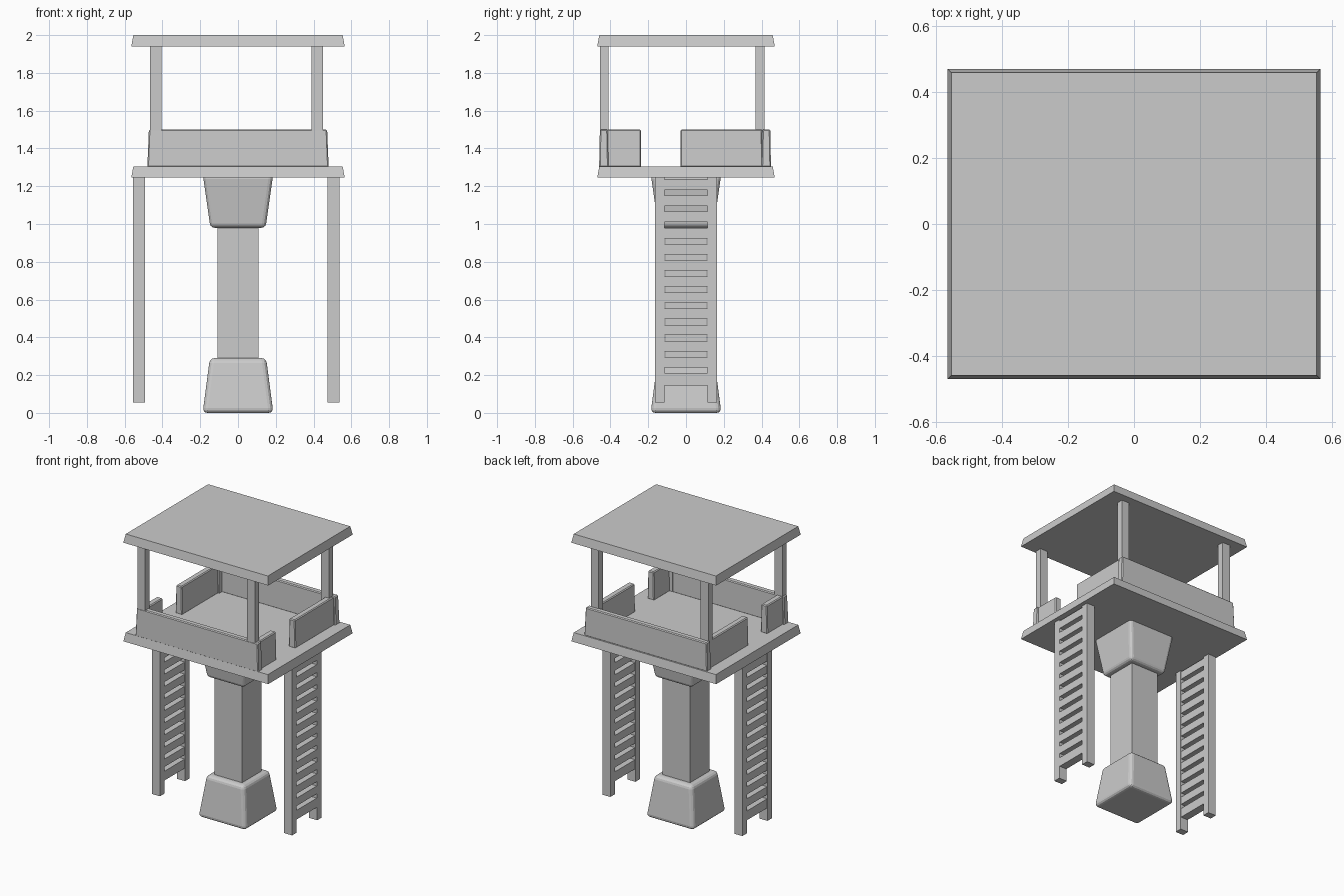
import bpy, bmesh

if "Cube" in bpy.data.objects:
    bpy.data.objects.remove(bpy.data.objects["Cube"])


def block(name, x, y, z, top=(0, 0), bevel=0.0, segs=1):
    """Box from min/max ranges; 'top' insets the upper face in x and y."""
    bm = bmesh.new()
    bmesh.ops.create_cube(bm, size=1)
    cx, cy = sum(x) / 2, sum(y) / 2
    for v in bm.verts:
        up = v.co.z > 0
        hx = (x[1] - x[0]) / 2 - (top[0] if up else 0)
        hy = (y[1] - y[0]) / 2 - (top[1] if up else 0)
        v.co = (cx + hx * (1 if v.co.x > 0 else -1),
                cy + hy * (1 if v.co.y > 0 else -1),
                z[1] if up else z[0])
    if bevel:
        bmesh.ops.bevel(bm, geom=bm.edges[:], offset=bevel, segments=segs,
                        profile=0.5, affect='EDGES')
    me = bpy.data.meshes.new(name)
    bm.to_mesh(me)
    bm.free()
    ob = bpy.data.objects.new(name, me)
    bpy.context.collection.objects.link(ob)
    return ob


# Roof and floor slabs, slightly tapered
for name, z in (("roof", (1.94, 2.0)), ("floor", (1.245, 1.305))):
    block(name, (-.565, .565), (-.47, .47), z, top=(.011, .011))

# Central column: flared base, square shaft, flared capital
block("column_base", (-.187, .187), (-.187, .187), (0, .29), (.038, .038), .025, 3)
block("column_shaft", (-.108, .108), (-.108, .108), (.27, 1.0))
block("column_capital", (-.146, .146), (-.146, .146), (.98, 1.26), (-.04, -.04), .022, 3)

# Roof posts
for px in (-.435, .42):
    for py in (-.432, .392):
        block("roof_post", (px - .03, px + .03), (py - .023, py + .023), (1.3, 1.945))

# Parapet: full front and back walls, split side walls with an entrance gap
block("front_wall", (-.48, .48), (-.46, -.41), (1.3, 1.5), (.008, .004), .006)
block("back_wall", (-.48, .48), (.4, .45), (1.3, 1.5), (.008, .004), .006)
for s in (-1, 1):
    x = sorted((s * .415, s * .468))
    block("side_wall_short", x, (-.42, -.237), (1.3, 1.5), (.004, .001), .006)
    block("side_wall_long", x, (-.03, .405), (1.3, 1.5), (.004, .001), .006)

# Ladders on both sides, wide rungs with narrow slots between
for x in ((-.555, -.493), (.475, .537)):
    for y in ((-.165, -.115), (.115, .165)):
        block("ladder_rail", x, y, (.055, 1.25))
    for i in range(13):
        z0 = .145 if i == 0 else .155 + .0855 * i
        z1 = .21 + .0855 * i
        block("ladder_rung", (x[0] + .003, x[1] - .003), (-.118, .118), (z0, z1))
